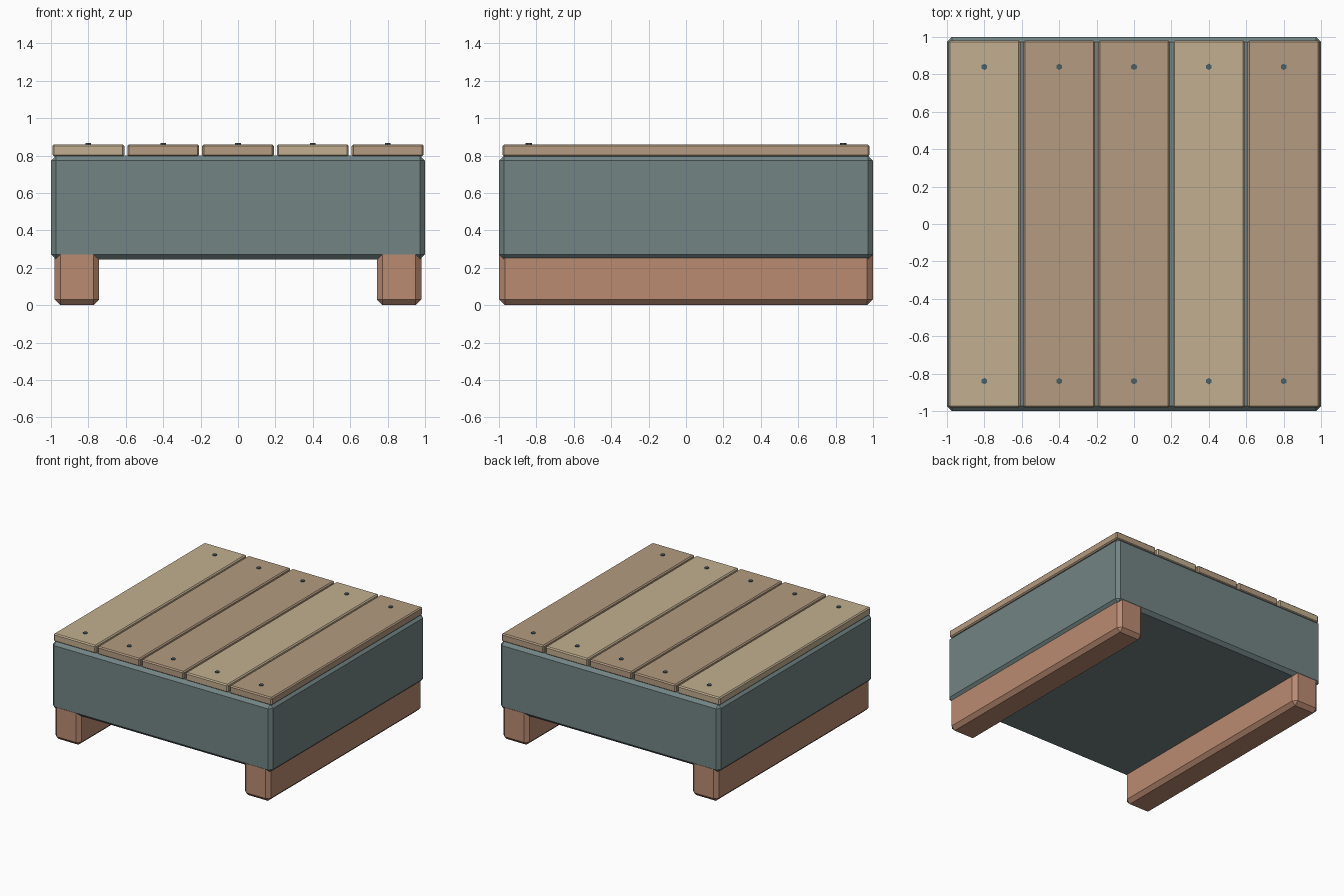
import bpy, bmesh
from mathutils import Matrix

if "Cube" in bpy.data.objects:
    bpy.data.objects.remove(bpy.data.objects["Cube"])


def material(name, rgb):
    m = bpy.data.materials.new(name)
    m.diffuse_color = (*rgb, 1)
    m.use_nodes = True
    m.node_tree.nodes["Principled BSDF"].inputs["Base Color"].default_value = m.diffuse_color
    return m


slate = material("slate_paint", (0.17, 0.23, 0.23))
terracotta = material("runner_wood", (0.50, 0.26, 0.17))
light_wood = material("light_wood", (0.54, 0.43, 0.28))
brown_wood = material("brown_wood", (0.46, 0.33, 0.22))
steel = material("screw_steel", (0.07, 0.12, 0.14))


def finish(bm, name, mat):
    me = bpy.data.meshes.new(name)
    bm.to_mesh(me)
    bm.free()
    me.materials.append(mat)
    ob = bpy.data.objects.new(name, me)
    bpy.context.collection.objects.link(ob)
    return ob


def box(name, lo, hi, chamfer, mat):
    """Box between two corners with a single-segment chamfer."""
    size = [b - a for a, b in zip(lo, hi)]
    mid = [(a + b) / 2 for a, b in zip(lo, hi)]
    bm = bmesh.new()
    bmesh.ops.create_cube(bm, size=1, matrix=Matrix.Translation(mid) @ Matrix.Diagonal((*size, 1)))
    bmesh.ops.bevel(bm, geom=bm.edges[:], offset=chamfer, segments=1, affect='EDGES')
    return finish(bm, name, mat)


# Main body
box("body", (-1, -1, 0.245), (1, 1, 0.80), 0.027, slate)

# Runners under both sides
for side, x0, x1 in (("left", -0.98, -0.742), ("right", 0.742, 0.98)):
    box(side + "_runner", (x0, -0.999, 0), (x1, 0.999, 0.30), 0.03, terracotta)

# Deck planks, each with a screw at both ends
for i, mat in enumerate((light_wood, brown_wood, brown_wood, light_wood, brown_wood)):
    x = -0.8 + 0.4 * i
    box(f"deck_plank_{i + 1}", (x - 0.192, -0.981, 0.795), (x + 0.192, 0.981, 0.86), 0.009, mat)
    for end, y in (("front", -0.84), ("back", 0.84)):
        bm = bmesh.new()
        bmesh.ops.create_cone(bm, cap_ends=True, segments=6, radius1=0.017, radius2=0.017,
                              depth=0.02, matrix=Matrix.Translation((x, y, 0.857)))
        finish(bm, f"{end}_screw_{i + 1}", steel)
